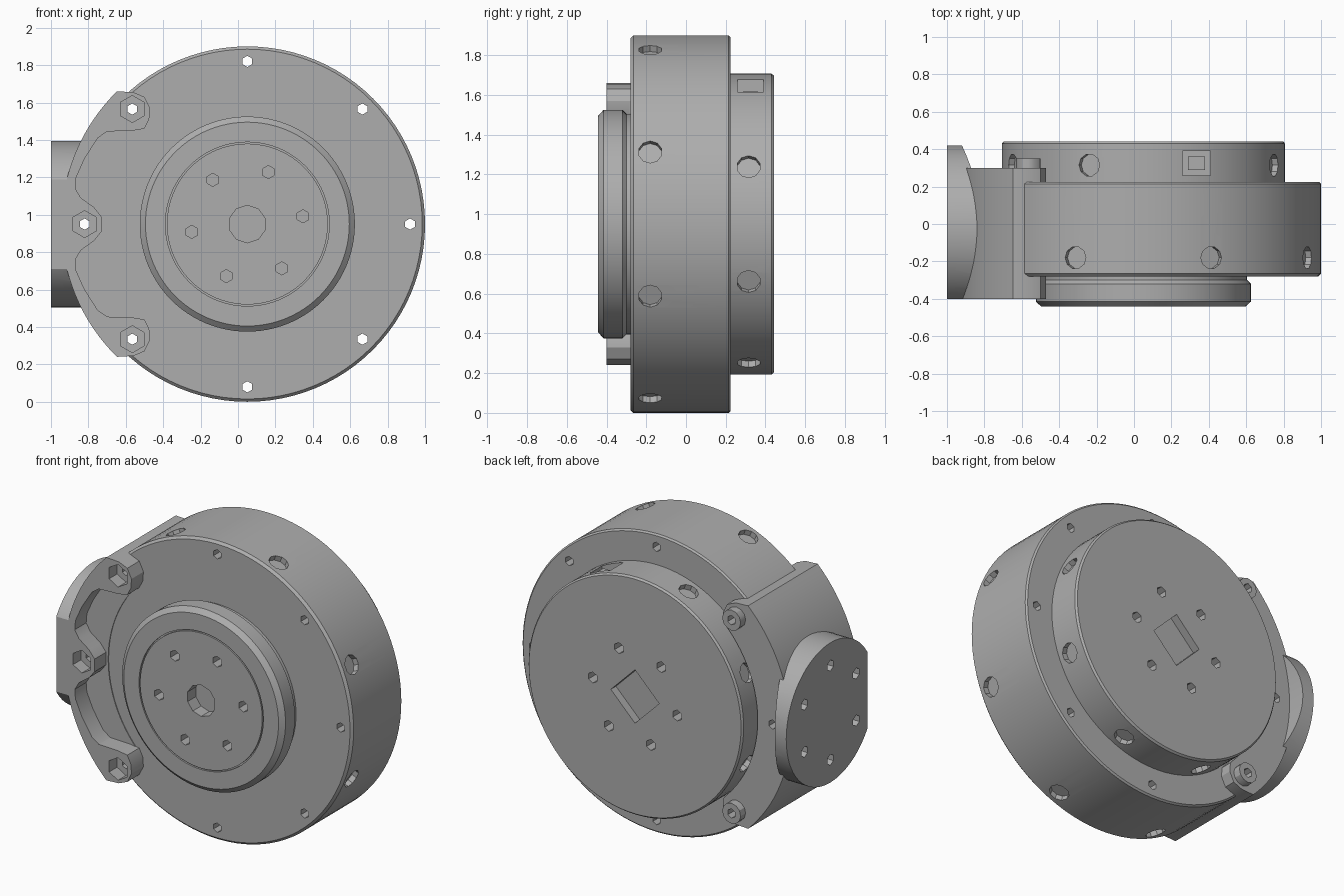
import bpy, bmesh
from math import sin, cos, radians, pi, tau
from mathutils import Vector

cube = bpy.data.objects.get("Cube")
if cube:
    bpy.data.objects.remove(cube, do_unlink=True)

CX, CZ = 0.05, 0.95          # main axis, running along y
BOLT_R = 0.87                # bolt circle of the housing

grey = bpy.data.materials.new("machined grey")
grey.use_nodes = True
colour = (0.42, 0.42, 0.42, 1)
grey.diffuse_color = colour
grey.node_tree.nodes["Principled BSDF"].inputs["Base Color"].default_value = colour


def polar(r, deg, y=0.0):
    a = radians(deg)
    return Vector((CX + r * cos(a), y, CZ + r * sin(a)))


def finish(name, bm):
    bmesh.ops.recalc_face_normals(bm, faces=bm.faces[:])
    mesh = bpy.data.meshes.new(name)
    bm.to_mesh(mesh)
    bm.free()
    mesh.materials.append(grey)
    obj = bpy.data.objects.new(name, mesh)
    bpy.context.scene.collection.objects.link(obj)
    return obj


def lathe(name, profile, n=96):
    """Spin (radius, y) points around the main axis and cap both ends."""
    bm = bmesh.new()
    rings = [[bm.verts.new(polar(r, 360 * i / n, y)) for i in range(n)] for r, y in profile]
    for a, b in zip(rings, rings[1:]):
        for i in range(n):
            j = (i + 1) % n
            bm.faces.new((a[i], a[j], b[j], b[i]))
    bm.faces.new(rings[0])
    bm.faces.new(rings[-1])
    return finish(name, bm)


def rod(name, start, end, r, n=8):
    """Cylinder or prism between two points."""
    start, end = Vector(start), Vector(end)
    d = end - start
    bm = bmesh.new()
    bmesh.ops.create_cone(bm, cap_ends=True, segments=n, radius1=r, radius2=r, depth=d.length)
    rot = d.to_track_quat('Z', 'Y').to_matrix().to_4x4()
    bm.transform(rot)
    bmesh.ops.translate(bm, verts=bm.verts[:], vec=(start + end) / 2)
    return finish(name, bm)


def box(name, low, high):
    low, high = Vector(low), Vector(high)
    bm = bmesh.new()
    bmesh.ops.create_cube(bm, size=1)
    bmesh.ops.scale(bm, verts=bm.verts[:], vec=high - low)
    bmesh.ops.translate(bm, verts=bm.verts[:], vec=(low + high) / 2)
    return finish(name, bm)


def plate(name, points, y0, y1):
    """Extrude an (x, z) outline from y0 to y1."""
    bm = bmesh.new()
    face = bm.faces.new([bm.verts.new((x, y0, z)) for x, z in points])
    new = bmesh.ops.extrude_face_region(bm, geom=[face])["geom"]
    bmesh.ops.translate(bm, vec=(0, y1 - y0, 0),
                        verts=[v for v in new if isinstance(v, bmesh.types.BMVert)])
    return finish(name, bm)


def cut(obj, cutters):
    for c in cutters:
        c.hide_render = True
        m = obj.modifiers.new("cut", 'BOOLEAN')
        m.operation, m.solver, m.object = 'DIFFERENCE', 'EXACT', c
    graph = bpy.context.evaluated_depsgraph_get()
    graph.update()
    mesh = bpy.data.meshes.new_from_object(obj.evaluated_get(graph))
    obj.modifiers.clear()
    obj.data = mesh
    for c in cutters:
        bpy.data.objects.remove(c, do_unlink=True)


def through_holes(angles):
    return [rod("hole", polar(BOLT_R, a, -0.6), polar(BOLT_R, a, 0.6), 0.03, 6) for a in angles]


def face_holes(y0, y1):
    return [rod("hole", polar(0.3, 8 + 60 * k, y0), polar(0.3, 8 + 60 * k, y1), 0.035, 6)
            for k in range(6)]


def side_pockets(radius, y, angles):
    return [rod("pocket", polar(radius - 0.035, a, y), polar(radius + 0.1, a, y), 0.06, 10)
            for a in angles]


parts = []
eighths = [22.5 + 45 * k for k in range(8)]

# Main housing with through bolts and radial screw pockets
housing = lathe("main_housing", [(0.935, -0.28), (0.95, -0.265), (0.95, 0.215), (0.94, 0.225)])
cut(housing, through_holes(range(0, 360, 45))
    + side_pockets(0.95, -0.18, [a for a in eighths if abs(a - 180) > 30]))
parts.append(housing)

# Rear cover with a square socket and a connector slot
cover = lathe("rear_cover", [(0.757, 0.2), (0.757, 0.43), (0.747, 0.442)])
socket = rod("socket", polar(0, 0, 0.39), polar(0, 0, 0.6), 0.17, 4)
slot = box("slot", (0.26, 0.26, 1.58), (0.41, 0.39, 1.8))
cut(cover, face_holes(0.36, 0.6) + [socket, slot]
    + side_pockets(0.757, 0.315, [a for a in eighths if a != 67.5]))
parts.append(cover)
parts.append(box("connector", (0.29, 0.29, 1.56), (0.38, 0.36, 1.62)))

# Output flange at the front, with a fine circular groove
output = lathe("output_flange", [
    (0.555, -0.27), (0.555, -0.3), (0.575, -0.32), (0.575, -0.415), (0.545, -0.442),
    (0.438, -0.442), (0.438, -0.43), (0.43, -0.43), (0.43, -0.442)])
cut(output, face_holes(-0.6, -0.35)
    + [rod("bore", polar(0, 0, -0.6), polar(0, 0, -0.36), 0.1, 10)])
parts.append(output)

# Side bracket: outer arc and rounded lug ends, mirrored about the axis height
outer = [polar(0.995, 134.5 + 91 * i / 32).xz for i in range(33)]
lug_end = [(-0.56, 0.245), (-0.50, 0.27), (-0.47, 0.33), (-0.475, 0.39)]
inner = [polar(0.765, 224 - 88 * i / 32).xz for i in range(33)]


def mirrored(points):
    return [(x, 2 * CZ - z) for x, z in reversed(points)]


body = plate("bracket_body", outer + lug_end + list(inner) + mirrored(lug_end), -0.285, 0.3)
cut(body, through_holes((135, 180, 225)))
parts.append(body)

# Raised rim and lugs of the bracket, leaving two open pockets
pocket_edge = [(-0.50, 0.44), (-0.56, 0.45), (-0.70, 0.455), (-0.75, 0.49), (-0.82, 0.60),
               (-0.865, 0.70), (-0.87, 0.76), (-0.84, 0.81), (-0.77, 0.86), (-0.73, 0.91)]
rim = plate("bracket_rim", outer + lug_end + pocket_edge
            + mirrored(pocket_edge) + mirrored(lug_end), -0.4, -0.28)
sockets = [rod("socket", polar(BOLT_R, a, -0.6), polar(BOLT_R, a, -0.32), 0.072, 6)
           for a in (135, 180, 225)]
cut(rim, sockets + through_holes((135, 180, 225)))
parts.append(rim)

# Bolt bosses behind the bracket lugs
for side, a in (("upper", 135), ("lower", 225)):
    boss = rod(side + "_bolt_boss", polar(BOLT_R, a, 0.29), polar(BOLT_R, a, 0.35), 0.065, 12)
    cut(boss, through_holes((a,)))
    parts.append(boss)

# Round mounting flange on the side, trimmed flat at the front
FY = -0.025
flange = rod("side_flange", (-1, FY, CZ), (-0.75, FY, CZ), 0.445, 64)
flange_holes = []
for k in range(6):
    a = radians(30 + 60 * k)
    y, z = FY + 0.3 * cos(a), CZ + 0.3 * sin(a)
    flange_holes.append(rod("hole", (-1.2, y, z), (-0.95, y, z), 0.035, 6))
cut(flange, [box("trim", (-1.5, -1, 0), (0, -0.4, 2)),
             lathe("trim", [(0.97, -0.8), (0.97, 0.8)])] + flange_holes)
parts.append(flange)

# Smooth the round walls, keep the machined edges sharp
bpy.ops.object.select_all(action='DESELECT')
for p in parts:
    p.select_set(True)
bpy.context.view_layer.objects.active = parts[0]
bpy.ops.object.shade_smooth_by_angle(angle=radians(30))
